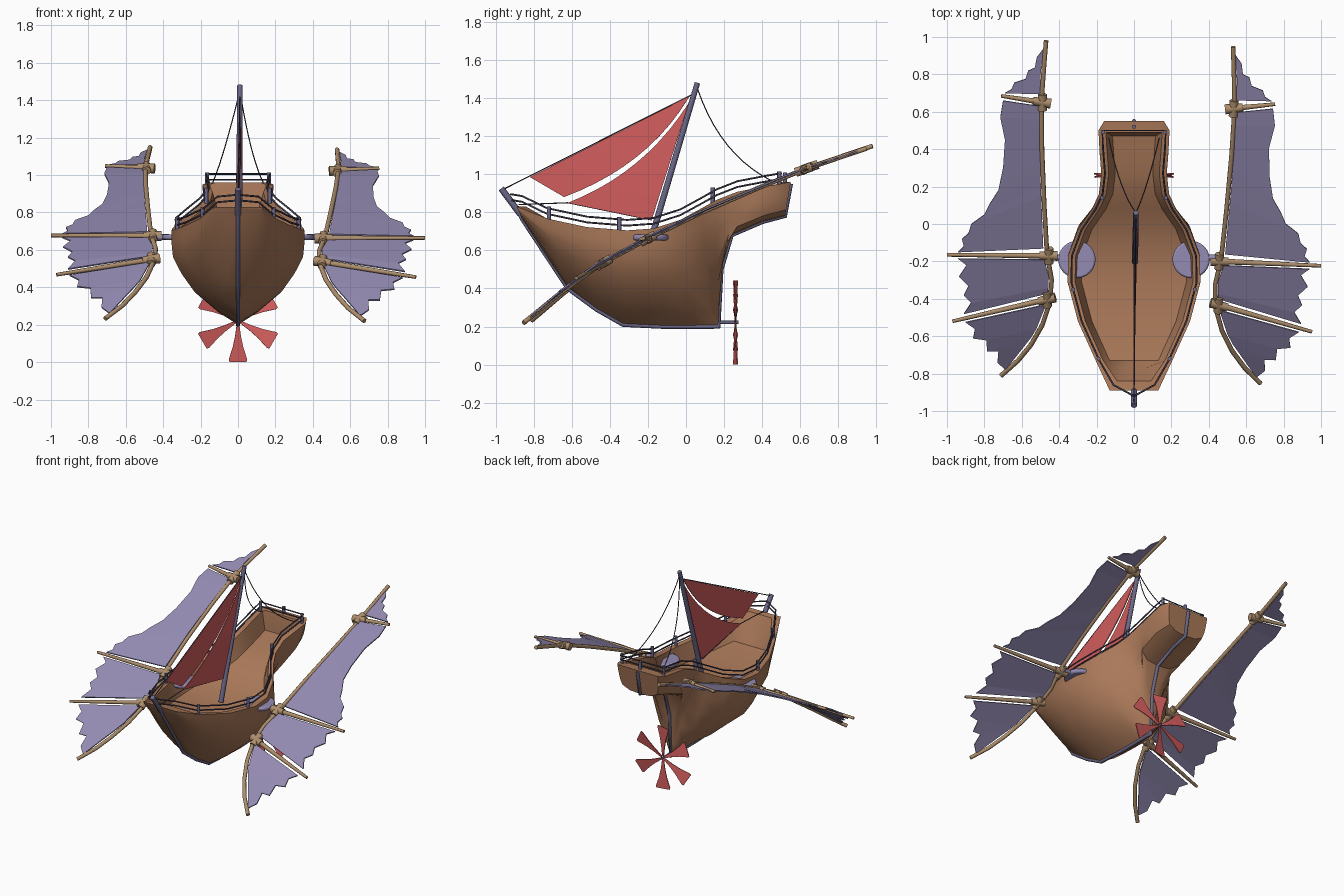
import bpy, math
from mathutils import Vector, Matrix

if "Cube" in bpy.data.objects:
    bpy.data.objects.remove(bpy.data.objects["Cube"])

def material(name, rgb):
    m = bpy.data.materials.new(name)
    m.diffuse_color = (*rgb, 1)
    m.use_nodes = True
    m.node_tree.nodes["Principled BSDF"].inputs["Base Color"].default_value = m.diffuse_color
    return m

BROWN = material("hull_brown", (0.40, 0.19, 0.10))
WOOD = material("wood", (0.42, 0.27, 0.15))
VIOLET = material("violet", (0.30, 0.26, 0.45))
TRIM = material("trim", (0.15, 0.14, 0.25))
RED = material("red", (0.65, 0.11, 0.11))
ROPE = material("rope", (0.06, 0.05, 0.08))

def mesh(name, verts, faces, mat, thick=0.0):
    me = bpy.data.meshes.new(name)
    me.from_pydata([tuple(v) for v in verts], [], faces)
    ob = bpy.data.objects.new(name, me)
    bpy.context.collection.objects.link(ob)
    me.materials.append(mat)
    if thick:
        s = ob.modifiers.new("thickness", 'SOLIDIFY')
        s.thickness, s.offset = thick, 0
    return ob

def tube(name, pts, r, mat, taper=None, smooth_path=False):
    cu = bpy.data.curves.new(name, 'CURVE')
    cu.dimensions = '3D'
    cu.bevel_depth, cu.bevel_resolution, cu.use_fill_caps = r, 2, True
    sp = cu.splines.new('POLY')
    sp.points.add(len(pts) - 1)
    for i, p in enumerate(pts):
        sp.points[i].co = (*p, 1)
        sp.points[i].radius = 1 if taper is None else 1 + (taper - 1) * i / (len(pts) - 1)
    cu.materials.append(mat)
    ob = bpy.data.objects.new(name, cu)
    bpy.context.collection.objects.link(ob)
    return ob

def strip(name, a, b, mat, thick):
    """Cloth between two edges with the same number of points."""
    n = len(a)
    return mesh(name, list(a) + list(b), [(i, i + 1, n + i + 1, n + i) for i in range(n - 1)], mat, thick)

def quad_curve(a, m, b, n=10):
    """Parabola passing through a, m and b."""
    a, m, b = Vector(a), Vector(m), Vector(b)
    c = 2 * m - (a + b) / 2
    return [a * (1 - t) ** 2 + c * 2 * t * (1 - t) + b * t * t for t in (i / n for i in range(n + 1))]

# --- hull: rim y, rim z, half width, keel y, keel z, section kind
MID = ((1, 0), (1, .14), (.98, .29), (.85, .47), (.66, .66), (.30, .87), (0, 1))
AFT = ((1, 0), (.95, .14), (.80, .29), (.58, .47), (.36, .66), (.14, .87), (0, 1))
LOW = ((1, 0), (.98, .14), (.93, .29), (.80, .47), (.60, .66), (.30, .87), (0, 1))
BOX = ((1, 0), (.99, .2), (.97, .4), (.94, .6), (.86, .82), (.5, .97), (0, 1))
stations = [(-.89, .83, .13, -.86, .765, MID), (-.73, .767, .205, -.62, .40, MID),
            (-.52, .722, .30, -.47, .29, MID), (-.31, .705, .355, -.33, .21, MID),
            (-.17, .715, .352, -.12, .20, MID), (-.03, .76, .30, .06, .20, MID),
            (.08, .82, .225, .14, .20, LOW), (.16, .865, .188, .172, .20, AFT),
            (.27, .908, .175, .185, .50, LOW), (.40, .933, .185, .24, .68, BOX),
            (.50, .95, .19, .40, .75, BOX), (.55, .96, .16, .52, .78, BOX)]
clamp = lambda v, lo, hi: max(lo, min(hi, v))
verts, faces = [], []
for yr, zr, w, yk, zk, sec in stations:
    yi, yf = clamp(yr, -.84, .49), clamp(yr, -.77, .47)
    half = [(max(w - .075, .06), yf, zr - .12), (w - .04, yi, zr)]
    half += [(w * fx, yr + (yk - yr) * t, zr + (zk - zr) * t) for fx, t in sec]
    verts += half + [(-x, y, z) for x, y, z in reversed(half[:-1])]
N = 17
for s in range(len(stations) - 1):
    for i in range(N):
        j = (i + 1) % N
        faces.append((s * N + i, s * N + j, s * N + N + j, s * N + N + i))
for s in (0, len(stations) - 1):      # bow and stern ends: inner wall, rim, outer plate
    o = s * N
    ends = [(o, o + 1, o + 15, o + 16), (o + 1, o + 2, o + 14, o + 15), tuple(range(o + 2, o + 15))]
    faces += ends
hull = mesh("hull", verts, faces, BROWN)
bpy.context.view_layer.objects.active = hull
hull.select_set(True)
bpy.ops.object.mode_set(mode='EDIT')
bpy.ops.mesh.select_all(action='SELECT')
bpy.ops.mesh.normals_make_consistent(inside=False)
bpy.ops.object.mode_set(mode='OBJECT')
bpy.ops.object.shade_smooth_by_angle(angle=math.radians(35))

# --- keel strip and bow post
tube("keel_strip", [(0, -.89, .83)] + [(0, s[3], s[4]) for s in stations] + [(0, .55, .95)], .012, TRIM)
tube("bow_post", [(0, -.97, .925), (0, -.87, .79)], .017, TRIM)

# --- railings and their posts
for dz in (.025, .055):
    side = [(s[2] - .02, clamp(s[0], -.86, .51), s[1] + dz) for s in stations[:-1]]
    loop = [(0, -.92, .84 + dz)] + side
    loop += [(-x, y, z) for x, y, z in reversed(loop)]
    tube("railing", loop, .005, ROPE)
for sx in (1, -1):
    for x, y, z in ((.325, -.35, .70), (.17, .14, .855), (.165, .49, .94), (.19, -.72, .755)):
        tube("rail_post", [(sx * x, y, z - .03), (sx * x, y, z + .075)], .011, TRIM)
tube("rail_post", [(0, .52, .94), (0, .52, 1.01)], .011, TRIM)

# --- mast, sails and ropes
tube("mast", [(.005, -.20, .60), (.01, .06, 1.48)], .017, TRIM, .85)
top = (.01, .015, 1.375)
strip("main_sail", quad_curve(top, (.005, -.26, 1.06), (0, -.62, .85)),
      quad_curve((.01, .01, 1.36), (.012, -.085, 1.06), (.005, -.18, .76)), RED, .006)
strip("fore_sail", quad_curve((.01, .02, 1.41), (.005, -.40, 1.197), (0, -.82, .985)),
      quad_curve((.01, .01, 1.395), (.01, -.26, 1.09), (0, -.64, .88)), RED, .006)
tube("fore_stay", [(0, -.96, .92), (.01, .035, 1.42)], .003, ROPE)
tube("sail_foot_rope", [(0, -.88, .84), (0, -.62, .85), (0, -.18, .76)], .003, ROPE)
for sx in (1, -1):
    tube("back_stay", quad_curve((.01, .06, 1.45), (sx * .07, .22, 1.15), (sx * .135, .46, .96)), .003, ROPE)

# --- wings: designed in plan on the left, the height follows the y position
SLOPE = ((-.86, .19), (-.62, .395), (-.42, .54), (-.15, .685), (.15, .83), (.60, 1.02), (1.0, 1.155))
def height(y):
    for (y0, z0), (y1, z1) in zip(SLOPE, SLOPE[1:]):
        if y <= y1:
            break
    return z0 + (z1 - z0) * (y - y0) / (y1 - y0)

def wing_point(sx, x, y):
    p = Vector((x, y, height(y)))
    if sx > 0:      # right wing is mirrored and swung slightly outwards
        p.x = -p.x
        pivot = Vector((.46, -.17, 0))
        p = pivot + Matrix.Rotation(math.radians(-3), 3, 'Z') @ (p - pivot) + Vector((0, -.03, -.013))
    return p

spar = [(-.47, .98), (-.483, .82), (-.495, .65), (-.492, .4), (-.48, .1), (-.465, -.16), (-.44, -.30),
        (-.45, -.42), (-.49, -.54), (-.55, -.645), (-.62, -.73), (-.71, -.81)]
rods = [((-.455, .645), (-.71, .685)), ((-.42, -.17), (-1.0, -.165)), ((-.43, -.395), (-.97, -.52))]
# each membrane: inner edge ends, outer scalloped edge
cloths = [([(-.484, .93), (-.50, .80), (-.50, .695)],
           [(-.486, .935), (-.52, .89), (-.53, .835), (-.565, .82), (-.58, .775), (-.64, .755), (-.655, .72), (-.69, .70)]),
          ([(-.505, .63), (-.50, .25), (-.485, -.13)],
           [(-.70, .66), (-.715, .57), (-.69, .45), (-.70, .30), (-.725, .18), (-.77, .11), (-.80, .05),
            (-.87, .0), (-.885, -.05), (-.92, -.08), (-.91, -.12), (-.94, -.15)]),
          ([(-.48, -.19), (-.455, -.28), (-.46, -.37)],
           [(-.94, -.185), (-.895, -.22), (-.935, -.28), (-.885, -.33), (-.91, -.38), (-.87, -.42), (-.91, -.48)]),
          ([(-.47, -.43), (-.53, -.58), (-.68, -.77)],
           [(-.90, -.525), (-.85, -.56), (-.86, -.61), (-.79, -.62), (-.785, -.68), (-.725, -.68), (-.73, -.74), (-.69, -.775)])]

for sx, label in ((-1, "left"), (1, "right")):
    P = lambda x, y: wing_point(sx, x, y)
    tube(label + "_wing_spar", [P(*p) for p in reversed(spar)], .013, WOOD)
    for a, b in rods:
        pa, pb = P(*a), P(*b)
        d = (pb - pa).normalized()
        tube(label + "_wing_rod", [pa, (pa + pb) / 2, pb], .016, WOOD, .6)
        # joint sleeves along the rod and along the spar
        tube(label + "_wing_joint", [pa - d * .01, pa + d * .085], .027, WOOD, .8)
        c = pa + d * .035
        along = (P(a[0], a[1] + .05) - P(a[0], a[1] - .05)).normalized()
        tube(label + "_wing_joint", [c - along * .045, c + along * .045], .024, WOOD)
    for inner, outer in cloths:
        n = len(outer)
        edge = []
        for i in range(n):
            t = i / (n - 1) * (len(inner) - 1)
            k = min(int(t), len(inner) - 2)
            edge.append(Vector(inner[k]).lerp(Vector(inner[k + 1]), t - k))
        strip(label + "_wing_membrane", [P(*p) for p in edge], [P(*p) for p in outer], VIOLET, .008)
    # round mount on the hull side and short axle
    bpy.ops.mesh.primitive_cylinder_add(vertices=24, radius=.10, depth=.03, location=(sx * .305, -.19, .668))
    mount = bpy.context.object
    mount.name = label + "_wing_mount"
    mount.data.materials.append(VIOLET)
    bev = mount.modifiers.new("soft_rim", 'BEVEL')
    bev.width, bev.segments = .01, 2
    bpy.ops.object.shade_smooth_by_angle()
    tube(label + "_wing_axle", [(sx * .37, -.18, .668), (sx * .455, -.18, .668)], .016, VIOLET)

# --- propeller: six twisted blades
blade = ((.012, .006), (.08, .015), (.14, .028), (.19, .044), (.208, .05), (.22, .046))
for k in range(6):
    m = Matrix.Translation((0, .26, .222)) @ Matrix.Rotation(k * math.pi / 3, 4, 'Y') @ Matrix.Rotation(.2, 4, 'Z')
    strip("propeller_blade", [m @ Vector((-w, 0, -r)) for r, w in blade],
          [m @ Vector((w, 0, -r)) for r, w in blade], RED, .006)
tube("propeller_shaft", [(0, .15, .222), (0, .275, .222)], .009, TRIM)
